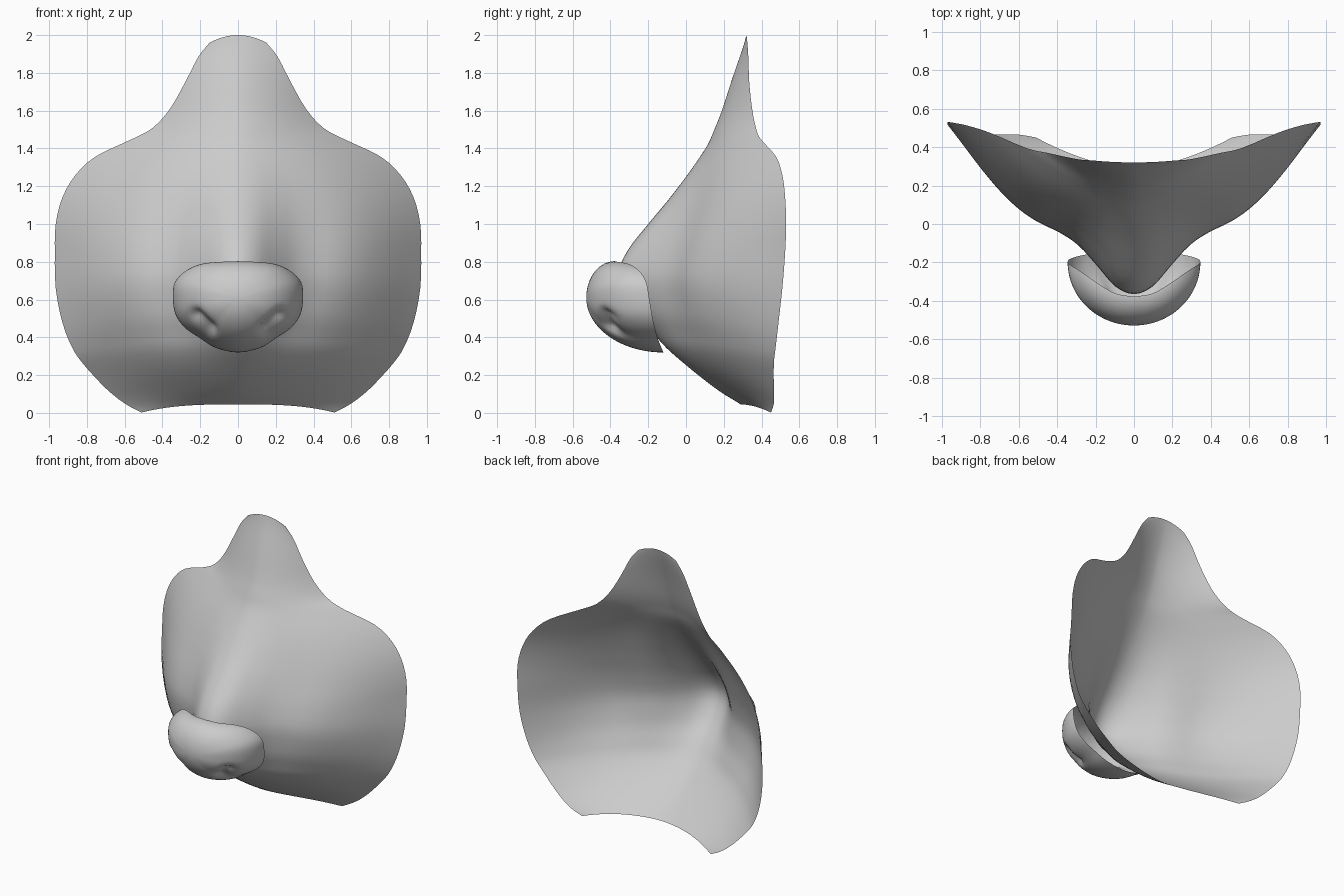
import bpy, bmesh, math
from mathutils import Vector

if "Cube" in bpy.data.objects:
    bpy.data.objects.remove(bpy.data.objects["Cube"])


def spline(pts, n):
    """Catmull-Rom curve through pts with n steps per span."""
    p = [Vector(q) for q in pts]
    p = [2 * p[0] - p[1]] + p + [2 * p[-1] - p[-2]]
    out = []
    for a, b, c, d in zip(p, p[1:], p[2:], p[3:]):
        for k in range(n):
            t = k / n
            out.append(0.5 * (2 * b + (c - a) * t + (2 * a - 5 * b + 4 * c - d) * t * t
                              + (3 * b - a - 3 * c + d) * t ** 3))
    return out + [p[-2]]


def smoothstep(a, b, x):
    t = min(1, max(0, (x - a) / (b - a)))
    return t * t * (3 - 2 * t)


def grid_object(name, rows, wrap=False, flip=False):
    """Skin a grid of points as one smooth sheet."""
    bm = bmesh.new()
    g = [[bm.verts.new(p) for p in r] for r in rows]
    n = len(g[0])
    for a, b in zip(g, g[1:]):
        for j in range(n if wrap else n - 1):
            k = (j + 1) % n
            q = [a[j], b[j], b[k], a[k]]
            bm.faces.new(q[::-1] if flip else q)
    bmesh.ops.remove_doubles(bm, verts=bm.verts, dist=1e-5)
    for f in bm.faces:
        f.smooth = True
    me = bpy.data.meshes.new(name)
    bm.to_mesh(me)
    bm.free()
    ob = bpy.data.objects.new(name, me)
    bpy.context.collection.objects.link(ob)
    return ob


# Muzzle sheet rows: centre z, centre y, edge x, edge y, edge z
sections = [
    (2.0, .32, .15, .325, 1.96), (1.93, .30, .21, .33, 1.885),
    (1.77, .245, .28, .335, 1.75), (1.6, .19, .36, .35, 1.61),
    (1.5, .15, .45, .37, 1.51), (1.42, .115, .56, .395, 1.45),
    (1.32, .05, .75, .475, 1.36), (1.23, -.015, .86, .51, 1.26),
    (1.12, -.1, .93, .525, 1.14), (1.0, -.2, .965, .53, 1.0),
    (.85, -.315, .97, .525, .85), (.7, -.365, .965, .51, .66),
    (.55, -.29, .93, .49, .48), (.43, -.18, .88, .475, .35),
    (.34, -.1, .82, .465, .26), (.22, .04, .7, .465, .13),
    (.12, .17, .6, .465, .05), (.045, .29, .51, .45, .002)]
# Cross-section from ridge to cheek edge: fraction of width, fraction of depth
half = [(.1, .045), (.2, .17), (.3, .29), (.4, .365), (.52, .43), (.62, .505),
        (.72, .61), (.82, .74), (.93, .9), (1, 1)]
cross = spline([(-t, f) for t, f in half[::-1]] + [(0, 0)] + half, 3)

rows = []
for zc, yc, xe, ye, ze in spline(sections, 3):
    # the ridge is sharpest behind the nose and fades above and below
    w = smoothstep(.2, .7, zc) * (1 - smoothstep(.75, 1.5, zc))
    bend = 2 + smoothstep(.3, .05, zc)
    row = []
    for t, f in cross:
        a = abs(t)
        depth = w * f + (1 - w) * a ** 1.7
        row.append((xe * t, yc + (ye - yc) * depth, zc + (ze - zc) * a ** bend))
    rows.append(row)
grid_object("muzzle", rows)

# Nose: rounded cap swept from a front pole to its open back rim
rim_half = [(.1, -.36, .799), (.2, -.3, .787), (.28, -.245, .75), (.335, -.21, .69),
            (.345, -.195, .61), (.33, -.18, .52), (.28, -.165, .45),
            (.2, -.15, .395), (.12, -.13, .345)]
top, bottom = (0, -.378, .803), (0, -.12, .32)
ends = [(-x, y, z) for x, y, z in rim_half[::-1]]
rim = spline([top] + rim_half + [bottom] + ends + [top], 4)[:-1]
pole = Vector((0, -.528, .61))
slit_a, slit_b = Vector((.225, .52)), Vector((.15, .445))
core = Vector((0, -.25, .62))


def nostril(p):
    """Press the two slanted nostril slits into the cap."""
    q = Vector((abs(p.x), p.z))
    d = slit_b - slit_a
    t = min(1, max(0, (q - slit_a).dot(d) / d.length_squared))
    dist = (q - slit_a - d * t).length
    push = .035 * math.exp(-(dist / .03) ** 2) * smoothstep(-.2, -.28, p.y)
    return p + (core - p).normalized() * push


rings = []
for k in range(33):
    s = k / 32 * math.pi / 2
    rings.append([nostril(Vector((r.x * math.sin(s),
                                  r.y + (pole.y - r.y) * math.cos(s),
                                  pole.z + (r.z - pole.z) * math.sin(s)))) for r in rim])
grid_object("nose", rings, wrap=True, flip=True)
